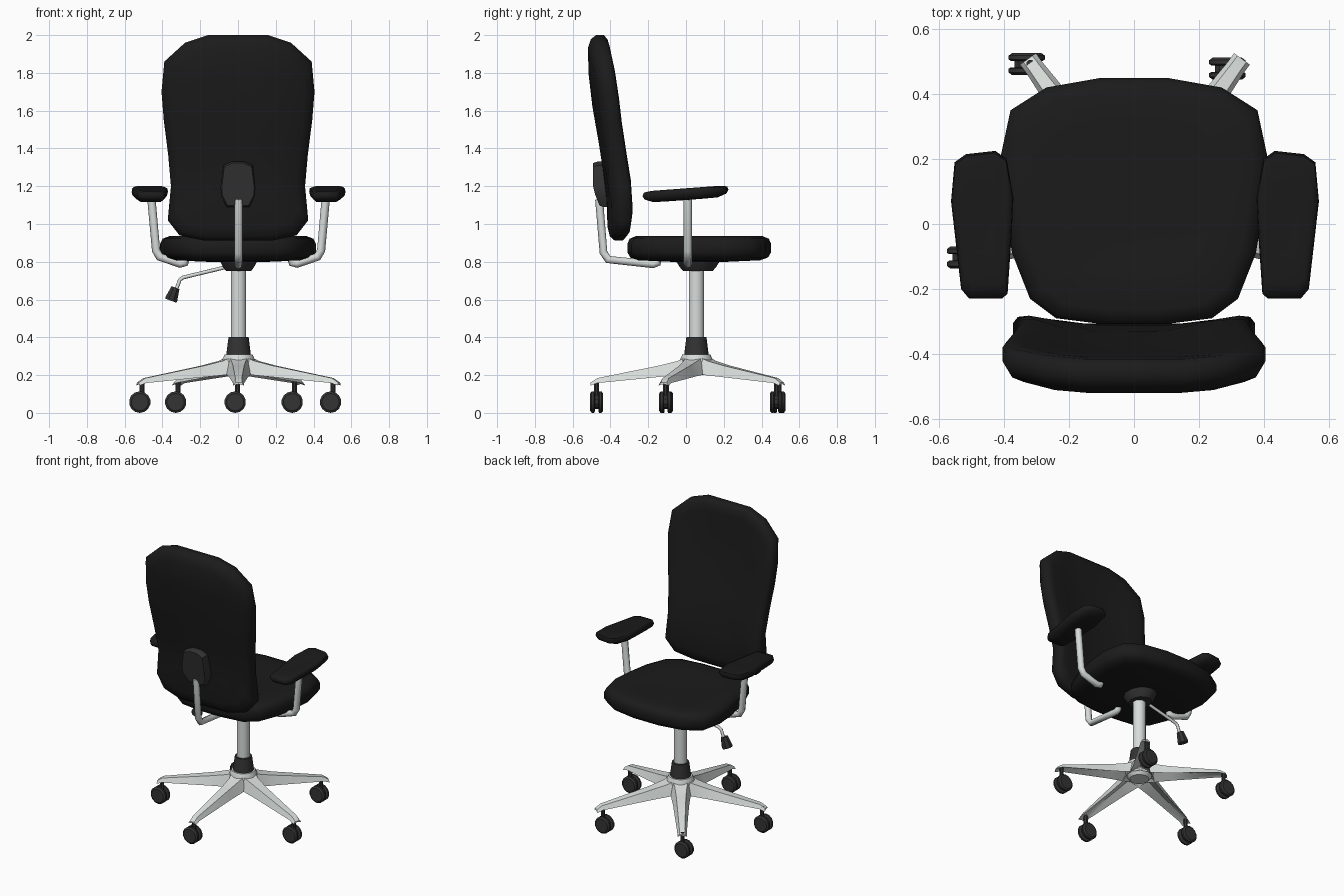
import bpy, bmesh, math
from mathutils import Vector

if "Cube" in bpy.data.objects:
    bpy.data.objects.remove(bpy.data.objects["Cube"], do_unlink=True)


def material(name, r, g, b, rough):
    m = bpy.data.materials.new(name)
    m.use_nodes = True
    m.diffuse_color = (r, g, b, 1)
    node = m.node_tree.nodes["Principled BSDF"]
    node.inputs["Base Color"].default_value = (r, g, b, 1)
    node.inputs["Roughness"].default_value = rough
    return m


FABRIC = material("black fabric", 0.011, 0.011, 0.011, 0.9)
PLASTIC = material("dark grey plastic", 0.033, 0.033, 0.034, 0.6)
METAL = material("pale grey metal", 0.68, 0.72, 0.70, 0.5)
CX, CY = 0.003, 0.055          # centre of the column


def finish(ob, mat, angle):
    ob.data.materials.clear()
    ob.data.materials.append(mat)
    bpy.ops.object.select_all(action='DESELECT')
    ob.select_set(True)
    bpy.context.view_layer.objects.active = ob
    bpy.ops.object.shade_smooth_by_angle(angle=math.radians(angle))
    return ob


def loft(name, rings, mat, angle=35):
    """Skin a list of equal-length closed rings and cap both ends."""
    bm = bmesh.new()
    loops = [[bm.verts.new(p) for p in ring] for ring in rings]
    n = len(loops[0])
    for a, b in zip(loops, loops[1:]):
        for i in range(n):
            j = (i + 1) % n
            bm.faces.new((a[i], a[j], b[j], b[i]))
    bm.faces.new(loops[0][::-1])
    bm.faces.new(loops[-1])
    bmesh.ops.recalc_face_normals(bm, faces=bm.faces)
    me = bpy.data.meshes.new(name)
    bm.to_mesh(me)
    bm.free()
    ob = bpy.data.objects.new(name, me)
    bpy.context.collection.objects.link(ob)
    return finish(ob, mat, angle)


def cushion(name, outline, centre, layers, place, mat=FABRIC, angle=60):
    """Rounded pad: scaled copies of an outline, put in space by place(u, v, t)."""
    cu, cv = centre
    rings = [[place(cu + (u - cu) * s, cv + (v - cv) * s, t) for u, v in outline]
             for s, t in layers]
    return loft(name, rings, mat, angle)


def lathe(name, profile, mat, centre, axis='Z', sides=16, sx=1, sy=1, angle=35):
    """Turned part from (radius, height) pairs."""
    rings = []
    for r, h in profile:
        ring = []
        for i in range(sides):
            a = math.tau * (i + 0.5) / sides
            c, s = r * math.cos(a) * sx, r * math.sin(a) * sy
            ring.append(Vector(centre) + Vector((c, s, h) if axis == 'Z' else (c, h, s)))
        rings.append(ring)
    return loft(name, rings, mat, angle)


def tube(name, points, radius, mat):
    cu = bpy.data.curves.new(name, 'CURVE')
    cu.dimensions = '3D'
    cu.bevel_depth = radius
    cu.bevel_resolution = 2
    cu.use_fill_caps = True
    sp = cu.splines.new('POLY')
    sp.points.add(len(points) - 1)
    for p, co in zip(sp.points, points):
        p.co = (*co, 1)
    ob = bpy.data.objects.new(name, cu)
    bpy.context.collection.objects.link(ob)
    bpy.ops.object.select_all(action='DESELECT')
    ob.select_set(True)
    bpy.context.view_layer.objects.active = ob
    bpy.ops.object.convert(target='MESH')
    return finish(bpy.context.object, mat, 50)


def mirrored(half):
    return half + [(-u, v) for u, v in reversed(half)]


def interp(table, z):
    for (z0, y0), (z1, y1) in zip(table, table[1:]):
        if z <= z1:
            return y0 + (y1 - y0) * (z - z0) / (z1 - z0)
    return table[-1][1]


# Seat cushion
seat_half = [(0.1, 0.45), (0.27, 0.42), (0.38, 0.35), (0.412, 0.2), (0.4, 0.06),
             (0.375, -0.09), (0.32, -0.23), (0.24, -0.29), (0.08, -0.31)]
cushion("seat_cushion", mirrored(seat_half), (0, 0.07),
        [(0.4, 0.8), (0.85, 0.808), (0.96, 0.823), (1, 0.85), (1, 0.895),
         (0.97, 0.922), (0.88, 0.936), (0.6, 0.93), (0.25, 0.925)],
        lambda u, v, t: (u, v, t))

# Backrest cushion, leaning back and wrapped forward at its sides
lean = [(0.9, -0.368), (1.05, -0.368), (1.2, -0.37), (1.55, -0.432),
        (1.88, -0.475), (2.0, -0.465)]
back_half = [(0.16, 2.0), (0.28, 1.96), (0.39, 1.86), (0.405, 1.7), (0.393, 1.55),
             (0.37, 1.37), (0.355, 1.2), (0.372, 1.02), (0.31, 0.94), (0.18, 0.912)]
cushion("backrest_cushion", mirrored(back_half), (0, 1.46),
        [(0.3, -1), (0.6, -1), (0.87, -1), (0.96, -0.8), (1, -0.35), (1, 0.4),
         (0.96, 0.8), (0.87, 1), (0.6, 1), (0.3, 1)],
        lambda u, v, t: (u, interp(lean, v) + 0.055 * t + 0.3 * u * u, v))

# Mounting cover on the rear of the backrest
cover_half = [(0.03, 1.332), (0.078, 1.31), (0.092, 1.2), (0.09, 1.15), (0.06, 1.09)]
cushion("backrest_mount", mirrored(cover_half), (0, 1.2),
        [(1, 0), (1, 0.7), (0.93, 1)],
        lambda u, v, t: (u, -0.4 - t * min(0.092, 0.055 + 0.4 * max(0, v - 1.09)), v),
        PLASTIC, 40)

# Bar that carries the backrest
tube("backrest_bar", [(CX, -0.46, 1.13), (CX, -0.437, 0.85), (CX, -0.412, 0.812),
                      (CX, -0.175, 0.787), (CX, -0.152, 0.795), (CX, -0.145, 0.83)],
     0.021, METAL)

# Armrests
pad = [(0.52, 0.215), (0.43, 0.225), (0.395, 0.2), (0.374, 0.08), (0.38, -0.04),
       (0.392, -0.215), (0.41, -0.23), (0.51, -0.23), (0.535, -0.2), (0.566, 0.07),
       (0.555, 0.19)]
for side, label in ((1, "left"), (-1, "right")):
    cushion(label + "_arm_pad", pad, (0.47, 0),
            [(0.35, -1), (0.75, -0.95), (0.95, -0.4), (1, 0.2), (0.97, 0.8),
             (0.8, 1), (0.35, 0.75)],
            lambda u, v, t: (side * u + CX, v, 1.158 + 0.075 * v + 0.031 * t))
    path = [(0.462, 1.14), (0.437, 0.86), (0.418, 0.826), (0.31, 0.79),
            (0.285, 0.795), (0.275, 0.83)]
    tube(label + "_arm_support", [(side * x + CX, 0.01, z) for x, z in path],
         0.022, METAL)

# Tilt mechanism, gas column and collar
lathe("tilt_mechanism", [(0.08, 0.75), (0.1, 0.772), (0.125, 0.812)], PLASTIC,
      (CX, CY + 0.008, 0), sides=12, sx=0.85)
lathe("gas_column", [(0.041, 0.3), (0.041, 0.76)], METAL, (CX, CY, 0))
lathe("column_collar", [(0.066, 0.3), (0.064, 0.325), (0.054, 0.403), (0.04, 0.403)],
      PLASTIC, (CX, CY, 0))

# Height lever and its grip
tube("height_lever", [(-0.05, CY, 0.775), (-0.29, CY, 0.717), (-0.308, CY, 0.705),
                      (-0.328, CY, 0.65)], 0.01, METAL)
grip = lathe("lever_grip", [(0.024, 0.035), (0.036, -0.03), (0.033, -0.038)], PLASTIC,
             (0, 0, 0), sides=8)
grip.location = (-0.343, CY, 0.63)
grip.rotation_euler = (0, math.radians(20), 0)

# Five-legged base: trapezoid channels around a hub
lathe("base_hub", [(0.06, 0.2), (0.09, 0.235), (0.088, 0.28), (0.075, 0.31)], METAL,
      (CX, CY, 0), sides=20)
sections = [(0.03, 0.055, 0.08, 0.305, 0.215), (0.1, 0.038, 0.06, 0.275, 0.2),
            (0.2, 0.03, 0.05, 0.25, 0.19), (0.525, 0.017, 0.03, 0.184, 0.158),
            (0.56, 0.017, 0.03, 0.16, 0.145)]
for k in range(5):
    a = math.radians(-90 + 72 * k)
    out, across = Vector((math.cos(a), math.sin(a), 0)), Vector((-math.sin(a), math.cos(a), 0))
    rings = []
    for r, top, low, zt, zb in sections:
        ring = [(-low, zb), (-top, zt), (top, zt), (low, zb), (0, zb * 0.5 + zt * 0.5)]
        rings.append([Vector((CX, CY, z)) + out * r + across * w for w, z in ring])
    loft("base_leg_%d" % (k + 1), rings, METAL, 35)

# Casters: twin wheels on a hub, with a stem into each leg tip
spots = [(-0.015, -0.473), (0.49, -0.108), (0.287, 0.478), (-0.33, 0.492), (-0.52, -0.103)]
for k, (x, y) in enumerate(spots):
    tag = "_%d" % (k + 1)
    for s in (-1, 1):
        lathe("caster_wheel" + tag, [(0.05, s * 0.01), (0.057, s * 0.014),
                                     (0.057, s * 0.026), (0.046, s * 0.034)],
              PLASTIC, (x, y, 0.057), axis='Y', sides=14)
    lathe("caster_axle" + tag, [(0.04, -0.012), (0.04, 0.012)], PLASTIC,
          (x, y, 0.06), axis='Y', sides=10)
    lathe("caster_stem" + tag, [(0.014, 0.08), (0.014, 0.17)], PLASTIC,
          (x + 0.012, y, 0), sides=8)
